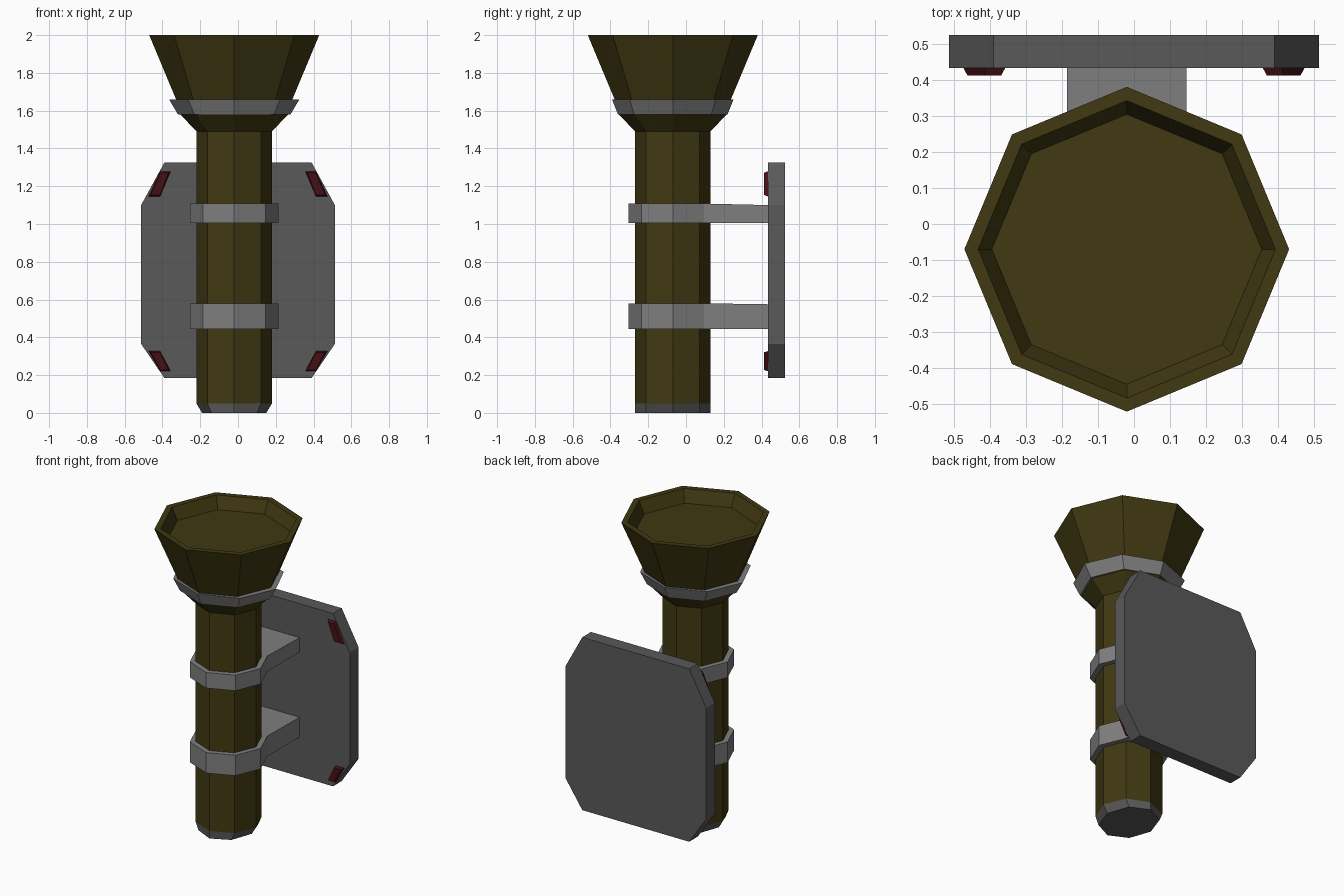
import bpy, bmesh
from math import cos, sin, pi

if "Cube" in bpy.data.objects:
    bpy.data.objects.remove(bpy.data.objects["Cube"], do_unlink=True)

AXIS_X, AXIS_Y = -0.02, -0.07
SIDES = 8


def material(name, rgb):
    m = bpy.data.materials.new(name)
    m.use_nodes = True
    m.diffuse_color = (*rgb, 1)
    m.node_tree.nodes["Principled BSDF"].inputs["Base Color"].default_value = (*rgb, 1)
    return m


olive = material("olive", (0.052, 0.040, 0.006))
dark_grey = material("dark grey", (0.10, 0.10, 0.10))
light_grey = material("light grey", (0.21, 0.21, 0.21))
red = material("dark red", (0.06, 0.005, 0.007))


def loft(name, mat, rings, closed=False):
    """Skin a list of matching point rings; cap both ends, or join last to first."""
    bm = bmesh.new()
    loops = [[bm.verts.new(p) for p in ring] for ring in rings]
    n = len(loops[0])
    pairs = list(zip(loops, loops[1:]))
    if closed:
        pairs.append((loops[-1], loops[0]))
    else:
        bm.faces.new(loops[0])
        bm.faces.new(loops[-1])
    for a, b in pairs:
        for i in range(n):
            j = (i + 1) % n
            bm.faces.new((a[i], a[j], b[j], b[i]))
    bmesh.ops.recalc_face_normals(bm, faces=bm.faces)
    mesh = bpy.data.meshes.new(name)
    bm.to_mesh(mesh)
    bm.free()
    mesh.materials.append(mat)
    obj = bpy.data.objects.new(name, mesh)
    bpy.context.collection.objects.link(obj)
    return obj


def octagon(rx, z, ry=None):
    ry = rx if ry is None else ry
    return [(AXIS_X + rx * cos(2 * pi * i / SIDES),
             AXIS_Y + ry * sin(2 * pi * i / SIDES), z) for i in range(SIDES)]


# Handle, flared head and recessed top
loft("torch_body", olive, [octagon(r, z) for r, z in (
    (0.2, 0.05), (0.2, 1.49), (0.285, 1.58), (0.308, 1.66),
    (0.45, 2.0), (0.412, 2.0), (0.374, 1.92))])

# Foot cap, narrowing sideways only
loft("foot_cap", dark_grey, [octagon(0.17, 0, 0.2), octagon(0.2, 0.05)])

# Collar under the head
loft("head_collar", light_grey, [
    octagon(0.298, 1.58, 0.29), octagon(0.345, 1.66, 0.322),
    octagon(0.30, 1.66), octagon(0.27, 1.58)], closed=True)

# Clamps: an octagonal band whose back runs straight to the wall plate
for name, low, high, drop in (("lower_clamp", 0.445, 0.58, 0.005),
                              ("upper_clamp", 1.005, 1.108, 0.008)):
    outline = octagon(0.235, 0)
    back = 0.44
    left, right = outline[1], outline[3]
    outline[2:3] = [(left[0], back, 0), (right[0], back, 0)]
    loft(name, light_grey, [
        [(x, y, low) for x, y, _ in outline],
        [(x, y, high - (drop if y == back else 0)) for x, y, _ in outline]])

# Wall plate with cut corners
half = [(0.39, 0.185), (0.513, 0.365), (0.513, 1.10), (0.39, 1.325)]
plate = half + [(-x, z) for x, z in reversed(half)]
loft("wall_plate", dark_grey, [[(x, y, z) for x, z in plate] for y in (0.433, 0.524)])

# Slanted red studs in the plate corners
for vert, z_in, z_out in (("upper", 1.28, 1.145), ("lower", 0.22, 0.328)):
    for side, s in (("left", 1), ("right", -1)):
        base = [(0.355, z_in), (0.412, z_in), (0.475, z_out), (0.412, z_out)]
        cx, cz = 0.414, (z_in + z_out) / 2
        front = [(cx + (x - cx) * 0.78, cz + (z - cz) * 0.86) for x, z in base]
        loft(f"{vert}_{side}_stud", red, [
            [(s * x, 0.436, z) for x, z in base],
            [(s * x, 0.412, z) for x, z in front]])
